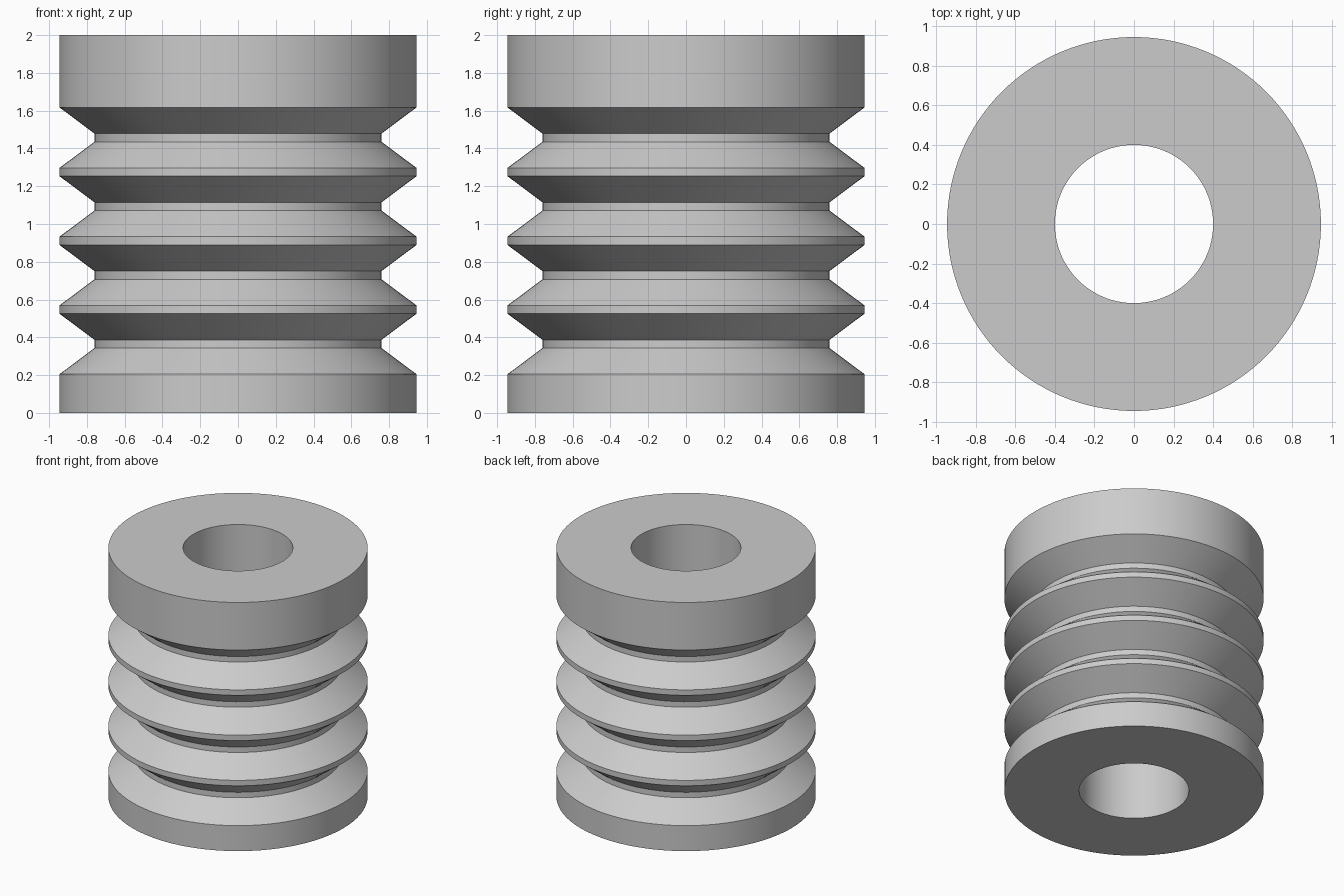
import bpy, bmesh, math

cube = bpy.data.objects.get("Cube")
if cube:
    bpy.data.objects.remove(cube, do_unlink=True)

OUTER, ROOT, BORE, HEIGHT = 0.945, 0.76, 0.40, 2.0
FIRST_GROOVE, PITCH, GROOVES = 0.205, 0.364, 4
SLOPE, FLOOR = 0.138, 0.044
SEGMENTS = 128

# Grey material
grey = bpy.data.materials.new("plain grey")
grey.use_nodes = True
colour = (0.6, 0.6, 0.6, 1)
grey.diffuse_color = colour
grey.node_tree.nodes["Principled BSDF"].inputs["Base Color"].default_value = colour

# Half section: bore, base, trapezoid grooves, top collar
profile = [(BORE, 0), (OUTER, 0)]
for i in range(GROOVES):
    z = FIRST_GROOVE + i * PITCH
    profile += [(OUTER, z), (ROOT, z + SLOPE),
                (ROOT, z + SLOPE + FLOOR), (OUTER, z + 2 * SLOPE + FLOOR)]
profile += [(OUTER, HEIGHT), (BORE, HEIGHT)]

# Revolve the closed section around z
bm = bmesh.new()
verts = [bm.verts.new((r, 0, z)) for r, z in profile]
edges = [bm.edges.new((a, b)) for a, b in zip(verts, verts[1:] + verts[:1])]
bmesh.ops.spin(bm, geom=verts + edges, cent=(0, 0, 0), axis=(0, 0, 1),
               angle=math.tau, steps=SEGMENTS)
bmesh.ops.remove_doubles(bm, verts=bm.verts[:], dist=0.0005)
bmesh.ops.recalc_face_normals(bm, faces=bm.faces[:])
mesh = bpy.data.meshes.new("grooved_sleeve")
bm.to_mesh(mesh)
bm.free()

sleeve = bpy.data.objects.new("grooved_sleeve", mesh)
bpy.context.collection.objects.link(sleeve)
mesh.materials.append(grey)
bpy.ops.object.select_all(action="DESELECT")
sleeve.select_set(True)
bpy.context.view_layer.objects.active = sleeve
bpy.ops.object.shade_smooth_by_angle(angle=math.radians(30))
